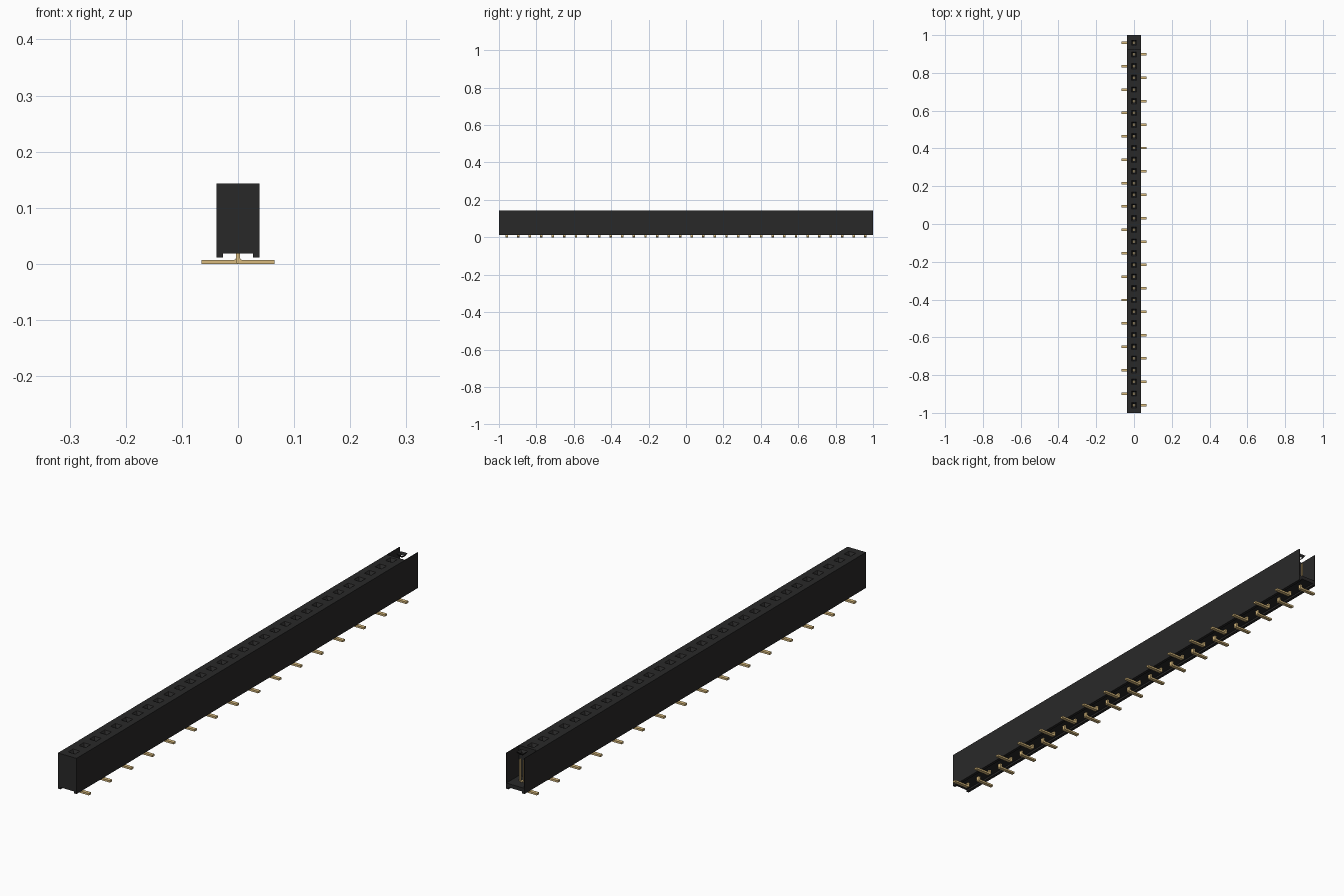
import bpy, bmesh, math

cube = bpy.data.objects.get("Cube")
if cube:
    bpy.data.objects.remove(cube, do_unlink=True)


def material(name, rgb, rough):
    m = bpy.data.materials.new(name)
    m.use_nodes = True
    m.diffuse_color = (*rgb, 1)
    b = m.node_tree.nodes["Principled BSDF"]
    b.inputs["Base Color"].default_value = (*rgb, 1)
    b.inputs["Roughness"].default_value = rough
    return m


BLACK = material("black plastic", (0.022, 0.0215, 0.0215), 0.6)
GOLD = material("gold metal", (0.70, 0.50, 0.21), 0.5)

COUNT, PITCH = 32, 0.0619
HALF_W, TOP, FLOOR = 0.038, 0.143, 0.032
OPEN_Y = 0.925                      # the last cell beyond this is open
pin_y = [(COUNT - 1) / 2 * PITCH - i * PITCH for i in range(COUNT)]


def finish(name, bm, mat, fix_normals=True):
    bmesh.ops.remove_doubles(bm, verts=bm.verts, dist=1e-5)
    if fix_normals:
        bmesh.ops.recalc_face_normals(bm, faces=bm.faces)
    me = bpy.data.meshes.new(name)
    bm.to_mesh(me)
    bm.free()
    me.materials.append(mat)
    ob = bpy.data.objects.new(name, me)
    bpy.context.collection.objects.link(ob)
    return ob


def prism(bm, profile, y0, y1):
    """Extrude an (x, z) outline along y."""
    a = [bm.verts.new((x, y0, z)) for x, z in profile]
    b = [bm.verts.new((x, y1, z)) for x, z in profile]
    bm.faces.new(a)
    bm.faces.new(b[::-1])
    n = len(a)
    for i in range(n):
        j = (i + 1) % n
        bm.faces.new((a[j], a[i], b[i], b[j]))


def box(bm, x0, x1, y0, y1, z0, z1):
    prism(bm, [(x0, z0), (x1, z0), (x1, z1), (x0, z1)], y0, y1)


def loop(bm, hx, y0, y1, z):
    return [bm.verts.new(p) for p in
            ((-hx, y0, z), (hx, y0, z), (hx, y1, z), (-hx, y1, z))]


def loft(bm, loops):
    for a, b in zip(loops, loops[1:]):
        for i in range(4):
            j = (i + 1) % 4
            bm.faces.new((a[i], a[j], b[j], b[i]))


# square hole: chamfer, throat, then a wider shaft
HOLE = [(0.014, TOP), (0.0075, 0.133), (0.0095, 0.133), (0.0095, FLOOR + 0.001)]


def hole_loops(bm, y, steps):
    return [loop(bm, h, y - h, y + h, z) for h, z in steps]


# base with a standoff rail along each side
bm = bmesh.new()
prism(bm, [(-HALF_W, 0.011), (-0.027, 0.011), (-0.027, 0.018), (0.027, 0.018),
           (0.027, 0.011), (HALF_W, 0.011), (HALF_W, FLOOR), (-HALF_W, FLOOR)], -1, 1)
finish("housing_base", bm, BLACK)

# main housing, one cell per contact
bm = bmesh.new()
for i in range(1, COUNT):
    y1 = OPEN_Y if i == 1 else pin_y[i] + PITCH / 2
    y0 = -1 if i == COUNT - 1 else pin_y[i] - PITCH / 2
    holes = hole_loops(bm, pin_y[i], HOLE)
    loft(bm, [loop(bm, HALF_W, y0, y1, TOP)] + holes)
    bm.faces.new(holes[-1])
    low = loop(bm, HALF_W, y0, y1, FLOOR)
    high = loop(bm, HALF_W, y0, y1, TOP)
    sides = [1, 3] + ([0] if i == COUNT - 1 else []) + ([2] if i == 1 else [])
    for k in sides:
        j = (k + 1) % 4
        bm.faces.new((low[k], low[j], high[j], high[k]))
    bm.faces.new(low[::-1])
finish("housing", bm, BLACK)

# thin side walls of the open end cell
bm = bmesh.new()
for s in (-1, 1):
    x0, x1 = sorted((s * HALF_W, s * (HALF_W - 0.002)))
    box(bm, x0, x1, OPEN_Y, 1, FLOOR, TOP)
finish("end_cell_walls", bm, BLACK)

# entry funnel of the open end cell
bm = bmesh.new()
loft(bm, hole_loops(bm, pin_y[0], HOLE[:2]))
finish("end_cell_funnel", bm, BLACK, False)

# spring contact leaves inside every cell
bm = bmesh.new()
for y in pin_y:
    for s in (-1, 1):
        x0, x1 = sorted((s * 0.006, s * 0.009))
        box(bm, x0, x1, y - 0.004, y + 0.004, FLOOR, 0.113)
finish("contact_leaves", bm, GOLD)

# bent solder leads, alternating sides
R, T, W = 0.004, 0.007, 0.0065
bend = [(T / 2 + R - R * math.cos(a), T + R - R * math.sin(a))
        for a in (0, math.pi / 6, math.pi / 3, math.pi / 2)]
outline = ([(-T / 2, FLOOR + 0.002), (-T / 2, 0.003), (-T / 2 + 0.003, 0),
            (0.065, 0), (0.065, T)] + bend[::-1] + [(T / 2, FLOOR + 0.002)])
bm = bmesh.new()
for i, y in enumerate(pin_y):
    s = -1 if i % 2 == 0 else 1
    prism(bm, [(s * x, z) for x, z in outline], y - W, y + W)
finish("solder_leads", bm, GOLD)
